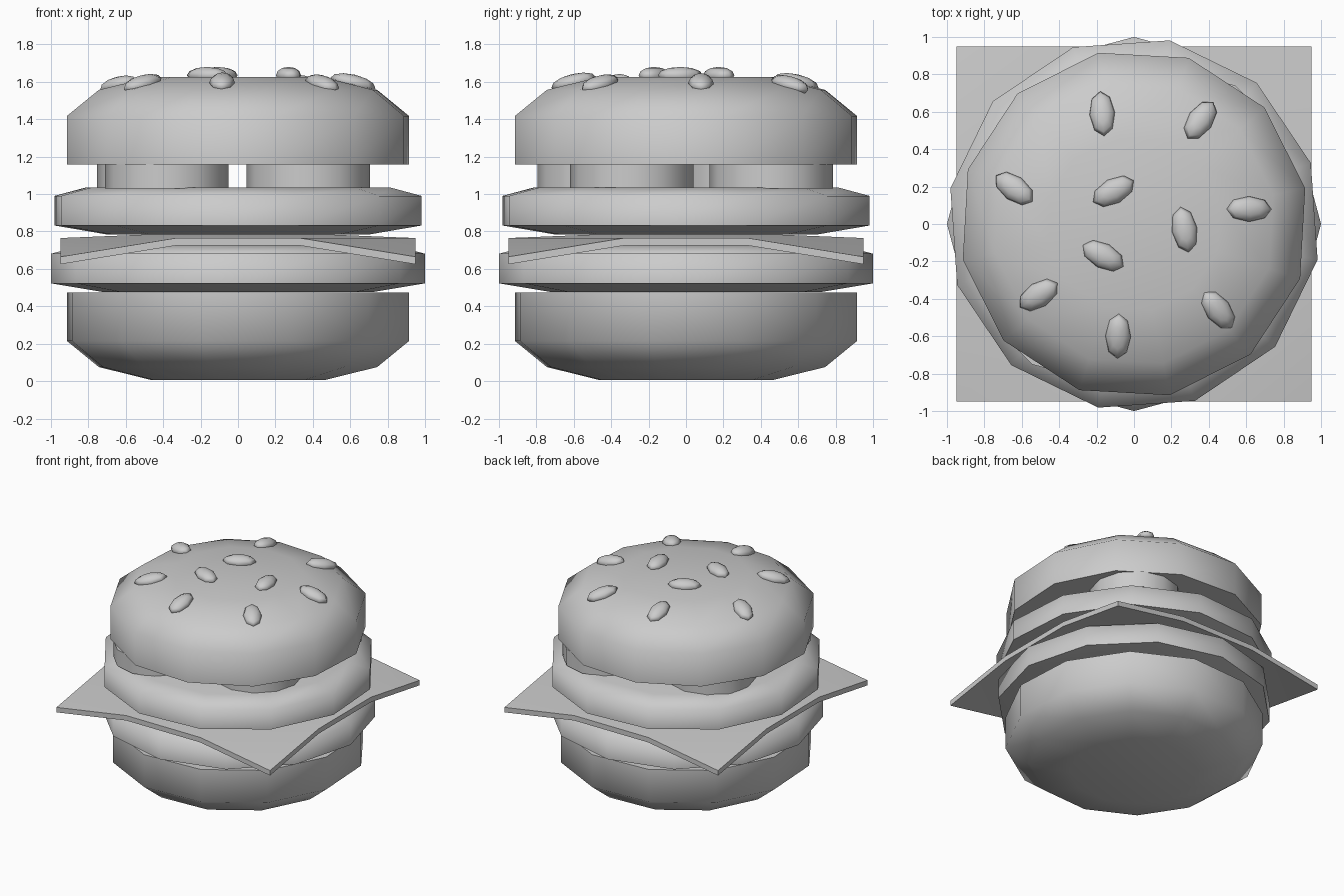
import bpy, bmesh, math
from mathutils import Vector, Matrix

if "Cube" in bpy.data.objects:
    bpy.data.objects.remove(bpy.data.objects["Cube"])


def finish(name, bm, angle=80):
    bmesh.ops.recalc_face_normals(bm, faces=bm.faces)
    mesh = bpy.data.meshes.new(name)
    bm.to_mesh(mesh)
    bm.free()
    ob = bpy.data.objects.new(name, mesh)
    bpy.context.collection.objects.link(ob)
    bpy.ops.object.select_all(action='DESELECT')
    ob.select_set(True)
    bpy.context.view_layer.objects.active = ob
    bpy.ops.object.shade_smooth_by_angle(angle=math.radians(angle))
    return ob


def lathe(name, profile, phase, center=(0, 0), sides=12):
    """Closed solid of revolution from (radius, z) points, capped at both ends."""
    bm = bmesh.new()
    rings = []
    for r, z in profile:
        ring = []
        for i in range(sides):
            a = math.radians(phase) + math.tau * i / sides
            ring.append(bm.verts.new((center[0] + r * math.cos(a),
                                      center[1] + r * math.sin(a), z)))
        rings.append(ring)
    for lo, hi in zip(rings, rings[1:]):
        for i in range(sides):
            j = (i + 1) % sides
            bm.faces.new((lo[i], lo[j], hi[j], hi[i]))
    bm.faces.new(rings[0])
    bm.faces.new(rings[-1])
    return finish(name, bm)


# Buns: the bottom one is the top one turned over
BUN = [(0.935, 0), (0.935, 0.26), (0.76, 0.40), (0.47, 0.47)]
lathe("top_bun", [(r, 1.157 + z) for r, z in BUN], 11.8)
lathe("bottom_bun", [(r, 0.475 - z) for r, z in BUN], -11.8)

# Patties
PATTY = [(0.72, 0), (1.0, 0.047), (1.0, 0.205), (0.83, 0.25)]
lathe("lower_patty", [(r, 0.476 + z) for r, z in PATTY], 0)
lathe("upper_patty", [(r, 0.785 + z) for r, z in PATTY], 19)

# Cheese slice: 4 x 4 grid drooping at edges and corners
bm = bmesh.new()
steps = (-0.948, -0.33, 0.33, 0.948)
drop = {0: 0.79, 1: 0.765, 2: 0.665}
grids = []
for dz in (0, -0.04):
    grids.append([[bm.verts.new((x, y, drop[(i in (0, 3)) + (j in (0, 3))] + dz))
                   for j, y in enumerate(steps)] for i, x in enumerate(steps)])
for g in grids:
    for i in range(3):
        for j in range(3):
            bm.faces.new((g[i][j], g[i + 1][j], g[i + 1][j + 1], g[i][j + 1]))
rim = ([(i, 0) for i in range(3)] + [(3, j) for j in range(3)]
       + [(i, 3) for i in (3, 2, 1)] + [(0, j) for j in (3, 2, 1)])
for (a, b), (c, d) in zip(rim, rim[1:] + rim[:1]):
    bm.faces.new((grids[0][a][b], grids[0][c][d], grids[1][c][d], grids[1][a][b]))
finish("cheese_slice", bm, 30)

# Pickle slices
for n, c in enumerate([(0.375, -0.29), (0.375, 0.455), (-0.38, -0.465), (-0.425, 0.29)]):
    lathe(f"pickle_{n + 1}", [(0.33, 1.03), (0.33, 1.16)], 0, c)

# Sesame seeds: x, y, heading in degrees
SEEDS = [(-0.17, 0.59, 95), (0.355, 0.555, 55), (-0.64, 0.19, -35), (-0.11, 0.175, 28),
         (0.615, 0.08, 0), (0.27, -0.03, 100), (-0.165, -0.17, -28),
         (-0.51, -0.38, 33), (0.45, -0.46, -52), (-0.085, -0.6, 88)]
for n, (x, y, heading) in enumerate(SEEDS):
    r = math.hypot(x, y)
    normal, z = Vector((0, 0, 1)), 1.635
    if r > 0.45:
        z = 1.635 - (r - 0.45) * 0.24
        normal = Vector((x / r * 0.24, y / r * 0.24, 1)).normalized()
    tilt = Vector((0, 0, 1)).rotation_difference(normal).to_matrix().to_4x4()
    bm = bmesh.new()
    bmesh.ops.create_uvsphere(bm, u_segments=8, v_segments=6, radius=1)
    bmesh.ops.transform(bm, verts=bm.verts, matrix=(
        Matrix.Translation((x, y, z)) @ tilt
        @ Matrix.Rotation(math.radians(heading), 4, 'Z')
        @ Matrix.Diagonal((0.123, 0.068, 0.045, 1))))
    finish(f"sesame_seed_{n + 1}", bm)
